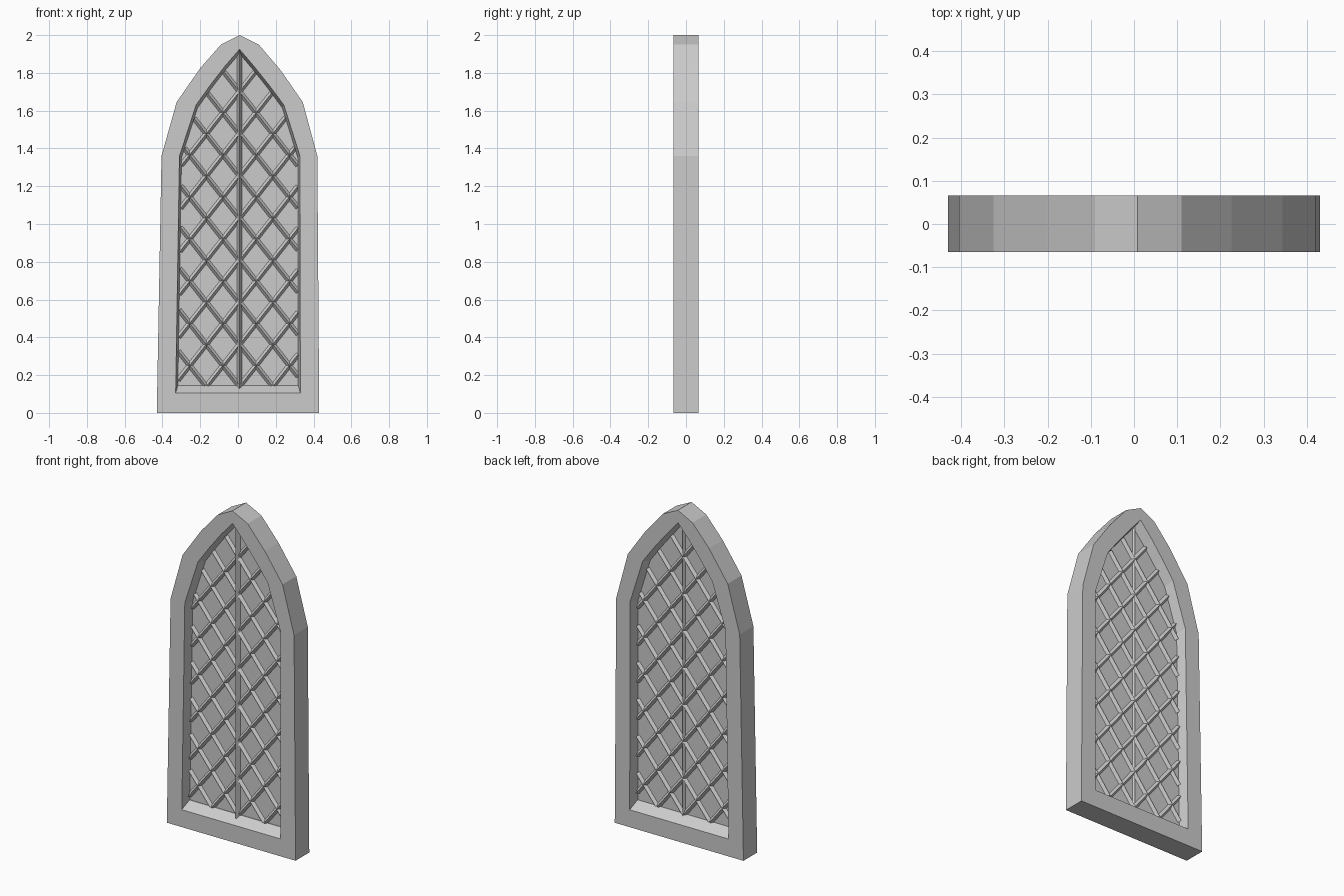
import bpy, bmesh, math
from mathutils import Vector

if "Cube" in bpy.data.objects:
    bpy.data.objects.remove(bpy.data.objects["Cube"])

# Outlines as (x, z), running from bottom left anticlockwise
OUTER = [(-.43, 0), (.43, 0), (.42, 1.36), (.343, 1.645), (.225, 1.815), (.11, 1.95),
         (.008, 2), (-.09, 1.95), (-.20, 1.825), (-.325, 1.645), (-.405, 1.36)]
INNER = [(-.33, .105), (.33, .105), (.328, 1.36), (.243, 1.63), (.165, 1.735), (.085, 1.835),
         (.008, 1.925), (-.07, 1.835), (-.147, 1.735), (-.222, 1.63), (-.31, 1.36)]
# Opening where it meets the pane: slightly tighter, raised at the sill
THROAT = [(.005 + (x - .005) * .965, .145 if z < .2 else 1 + (z - 1) * .975) for x, z in INNER]
YF, YB = -.065, .066


def make_object(name, bm):
    bmesh.ops.recalc_face_normals(bm, faces=bm.faces)
    me = bpy.data.meshes.new(name)
    bm.to_mesh(me)
    bm.free()
    ob = bpy.data.objects.new(name, me)
    bpy.context.collection.objects.link(ob)
    return ob


def loft(name, rings, closed=False, caps=False):
    """Bridge successive (outline, y) rings."""
    bm = bmesh.new()
    vs = [[bm.verts.new((x, y, z)) for x, z in pts] for pts, y in rings]
    n = len(vs[0])
    for k in range(len(vs) if closed else len(vs) - 1):
        a, b = vs[k], vs[(k + 1) % len(vs)]
        for i in range(n):
            j = (i + 1) % n
            bm.faces.new((a[i], a[j], b[j], b[i]))
    if caps:
        bm.faces.new(vs[0])
        bm.faces.new(vs[-1])
    return make_object(name, bm)


def clip(p, d, poly):
    """Part of the line p + t*d lying inside a convex outline."""
    lo, hi = -9, 9
    for i, a in enumerate(poly):
        a, b = Vector(a), Vector(poly[(i + 1) % len(poly)])
        e = b - a
        n = Vector((-e.y, e.x))
        den, num = n.dot(d), n.dot(a - p)
        if abs(den) < 1e-9:
            if num > 0:
                return None
        elif den > 0:
            lo = max(lo, num / den)
        else:
            hi = min(hi, num / den)
    return (p + d * lo, p + d * hi) if hi - lo > .04 else None


def add_bar(bm, a, b, half, y0, y1):
    """Prism with a ridge at front and back, running from a to b."""
    d = (b - a).normalized()
    s = Vector((-d.y, d.x)) * half
    ym = (y0 + y1) / 2
    ends = []
    for p in (a, b):
        ends.append([bm.verts.new((q.x, y, q.y)) for q, y in
                     ((p + s, ym), (p, y0), (p - s, ym), (p, y1))])
    for i in range(4):
        j = (i + 1) % 4
        bm.faces.new((ends[0][i], ends[0][j], ends[1][j], ends[1][i]))
    bm.faces.new(ends[0])
    bm.faces.new(ends[1])


# Stone frame with splayed reveals
loft("window_frame", [(OUTER, YF), (INNER, YF), (THROAT, -.008), (THROAT, .008),
                      (INNER, YB), (OUTER, YB)], closed=True)

# Glass pane
loft("glass_pane", [(THROAT, -.005), (THROAT, .005)], caps=True)

# Diagonal lattice
bm = bmesh.new()
DX, DZ = .176, .223
for side in (1, -1):
    d = Vector((side * DX, DZ)).normalized()
    for k in range(-4, 13):
        seg = clip(Vector((.008, .14 + k * DZ)), d, THROAT)
        if seg:
            add_bar(bm, seg[0], seg[1], .017, -.022, .022)
make_object("lattice_bars", bm)

# Central upright
bm = bmesh.new()
add_bar(bm, Vector((.008, .13)), Vector((.008, 1.925)), .014, -.036, .02)
make_object("centre_mullion", bm)
